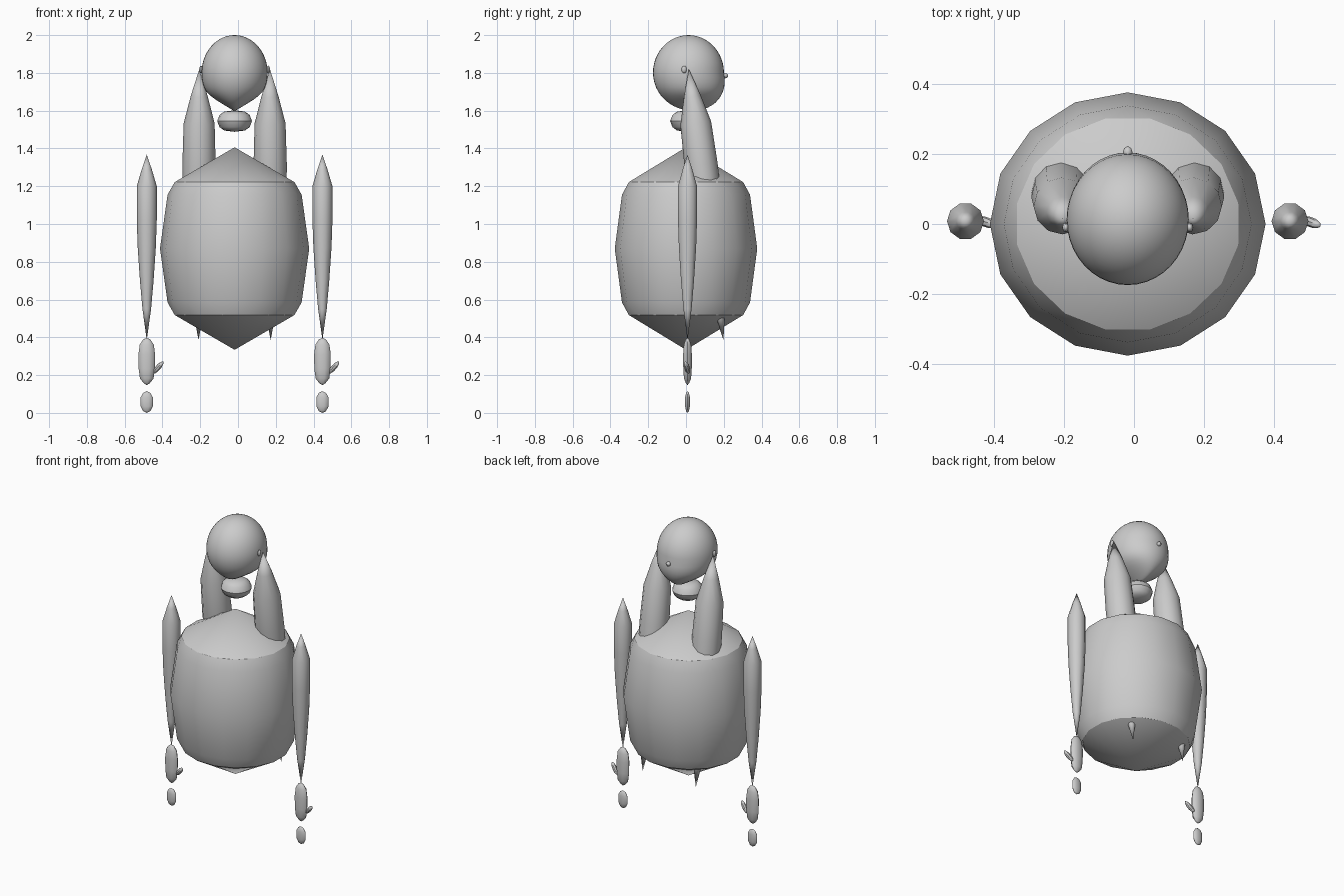
import bpy, bmesh, math
from mathutils import Vector

if "Cube" in bpy.data.objects:
    bpy.data.objects.remove(bpy.data.objects["Cube"])

MID = -0.018  # x of the body's own centre line


def finish(name, bm, angle):
    bmesh.ops.recalc_face_normals(bm, faces=bm.faces)
    mesh = bpy.data.meshes.new(name)
    bm.to_mesh(mesh)
    bm.free()
    obj = bpy.data.objects.new(name, mesh)
    bpy.context.collection.objects.link(obj)
    bpy.ops.object.select_all(action='DESELECT')
    obj.select_set(True)
    bpy.context.view_layer.objects.active = obj
    bpy.ops.object.shade_smooth_by_angle(angle=math.radians(angle))
    return obj


def spindle(name, top, bottom, profile, sides=10, flat=1.0, angle=40):
    """Closed spindle from top to bottom; profile holds (fraction, radius)."""
    top, bottom = Vector(top), Vector(bottom)
    bm = bmesh.new()
    turn = (top - bottom).to_track_quat('Z', 'Y')
    rings = []
    for t, r in profile:
        centre = top.lerp(bottom, t)
        rings.append([bm.verts.new(centre + turn @ Vector((
            r * math.cos(math.tau * i / sides),
            r * flat * math.sin(math.tau * i / sides), 0)))
            for i in range(sides)])
    tips = bm.verts.new(top), bm.verts.new(bottom)
    for i in range(sides):
        j = (i + 1) % sides
        bm.faces.new((tips[0], rings[0][i], rings[0][j]))
        bm.faces.new((tips[1], rings[-1][j], rings[-1][i]))
        for a, b in zip(rings, rings[1:]):
            bm.faces.new((a[i], b[i], b[j], a[j]))
    return finish(name, bm, angle)


def ellipsoid(name, centre, radii, u=16, v=10, warp=None):
    bm = bmesh.new()
    bmesh.ops.create_uvsphere(bm, u_segments=u, v_segments=v, radius=1)
    for vert in bm.verts:
        p = warp(vert.co) if warp else vert.co
        vert.co = Vector(centre) + Vector([a * b for a, b in zip(p, radii)])
    return finish(name, bm, 45)


# Torso: faceted barrel whose shoulder and hip rims zigzag
def torso():
    sides, cz = 16, 0.87
    bm = bmesh.new()

    def ring(r, z, shift=0):
        return [bm.verts.new((MID + r * math.cos(math.tau * (i + shift) / sides),
                              0.955 * r * math.sin(math.tau * (i + shift) / sides), z))
                for i in range(sides)]

    equator = ring(0.395, cz)
    for sign in (1, -1):
        outer = ring(0.355, cz + sign * 0.285)
        inner = ring(0.323, cz + sign * 0.352, 0.5)
        tip = bm.verts.new((MID, 0, cz + sign * 0.536))
        for i in range(sides):
            j = (i + 1) % sides
            bm.faces.new((equator[i], equator[j], outer[j], outer[i]))
            bm.faces.new((outer[i], outer[j], inner[i]))
            bm.faces.new((outer[j], inner[j], inner[i]))
            bm.faces.new((inner[i], inner[j], tip))
    finish("torso", bm, 30)


torso()


# Head: egg pinched to a narrow chin
def chin(p):
    low = max(0, -p.z)
    pinch = 1 - 2 * max(0, low - 0.4) ** 2
    return Vector((p.x * pinch, p.y * (1 + 0.1 * low) + 0.12 * low, p.z))


ellipsoid("head", (MID, 0.013, 1.8), (0.175, 0.188, 0.2), 40, 24, chin)
ellipsoid("nose", (MID, 0.205, 1.785), (0.014, 0.018, 0.014), 8, 6)
spindle("neck", (MID, 0.008, 1.602), (MID, 0.008, 1.488),
        [(0.06, 0.055), (0.22, 0.08), (0.5, 0.092), (0.78, 0.08), (0.94, 0.055)], 16)

LEG = [(0.1, 0.045), (0.2, 0.082), (0.35, 0.088), (0.5, 0.086), (0.7, 0.064), (0.9, 0.027)]
ARM = [(0.08, 0.027), (0.17, 0.053), (0.35, 0.053), (0.5, 0.048), (0.68, 0.036), (0.83, 0.023)]
HAND = [(0.03, 0.018), (0.14, 0.037), (0.35, 0.044), (0.65, 0.043), (0.86, 0.036), (0.96, 0.016)]
FINGERS = [(0.08, 0.019), (0.28, 0.032), (0.7, 0.032), (0.92, 0.019)]

# Paired parts; the thumbs both point toward +x
for side, s in (("left", 1), ("right", -1)):
    leg_x, arm_x = MID + s * 0.187, MID + s * 0.465
    ellipsoid(side + "_ear", (MID + s * 0.178, -0.01, 1.818), (0.01, 0.014, 0.02), 8, 6)
    spindle(side + "_leg", (leg_x, 0.015, 1.82), (leg_x + s * 0.004, 0.198, 0.385), LEG, 12)
    spindle(side + "_arm", (arm_x, 0.008, 1.367), (arm_x, 0.008, 0.385), ARM)
    spindle(side + "_hand", (arm_x, 0.008, 0.397), (arm_x, 0.008, 0.147), HAND, 10, 0.55)
    spindle(side + "_fingers", (arm_x, 0.008, 0.115), (arm_x, 0.008, 0), FINGERS, 10, 0.42)
    spindle(side + "_thumb", (arm_x + 0.088, -0.005, 0.272), (arm_x + 0.032, 0.015, 0.208),
            [(0.12, 0.009), (0.35, 0.014), (0.65, 0.014), (0.88, 0.009)], 8)
